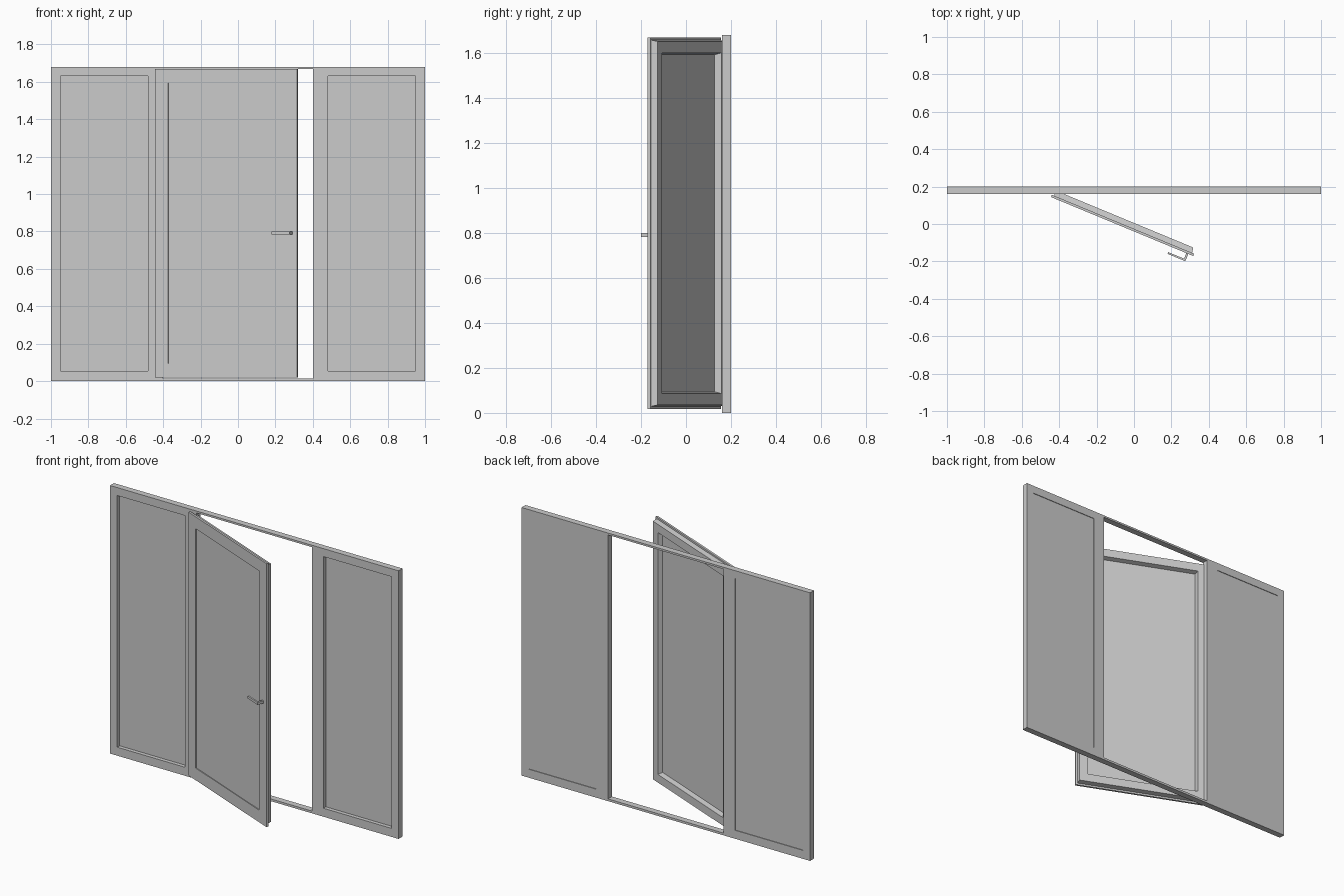
import bpy
import bmesh
import math

if "Cube" in bpy.data.objects:
    bpy.data.objects.remove(bpy.data.objects["Cube"])

HINGE = (-0.444, 0.144, 0.0)
SWING = -math.radians(22.5)


def finish(name, bm, hung=False):
    bmesh.ops.recalc_face_normals(bm, faces=bm.faces)
    mesh = bpy.data.meshes.new(name)
    bm.to_mesh(mesh)
    bm.free()
    ob = bpy.data.objects.new(name, mesh)
    bpy.context.collection.objects.link(ob)
    if hung:
        ob.location = HINGE
        ob.rotation_euler.z = SWING
    return ob


def ring(name, sections, hung=False):
    """Closed rectangular frame; each section is (x0, x1, z0, z1, y)."""
    bm = bmesh.new()
    loops = [[bm.verts.new(p) for p in ((a, y, c), (b, y, c), (b, y, d), (a, y, d))]
             for a, b, c, d, y in sections]
    for i, l in enumerate(loops):
        m = loops[(i + 1) % len(loops)]
        for k in range(4):
            j = (k + 1) % 4
            bm.faces.new((l[k], l[j], m[j], m[k]))
    return finish(name, bm, hung)


def prism(name, pts, z0, z1, hung=False):
    """Extrude an x-y outline upwards."""
    bm = bmesh.new()
    f = bm.faces.new([bm.verts.new((x, y, z0)) for x, y in pts])
    ext = bmesh.ops.extrude_face_region(bm, geom=[f])
    vs = [v for v in ext['geom'] if isinstance(v, bmesh.types.BMVert)]
    bmesh.ops.translate(bm, verts=vs, vec=(0, 0, z1 - z0))
    return finish(name, bm, hung)


def box(name, x0, x1, y0, y1, z0, z1, hung=False):
    return prism(name, [(x0, y0), (x1, y0), (x1, y1), (x0, y1)], z0, z1, hung)


# Fixed side lights: frame and panel, mirrored left and right
H, YF, YB = 1.68, 0.161, 0.2
for side, s in (("left", -1), ("right", 1)):
    ox = sorted((s * 1.0, s * 0.4))
    ix = sorted((s * 0.95, s * 0.48))
    outer, inner = (*ox, 0, H), (*ix, 0.053, 1.63)
    ring(side + "_side_frame", [(*outer, YF), (*outer, YB), (*inner, YB), (*inner, YF)])
    box(side + "_side_panel", ix[0] - 0.005, ix[1] + 0.005, YF + 0.024, YB - 0.004, 0.048, 1.635)

# Thin head and sill across the doorway
box("door_sill", -0.4, 0.4, YF, YB, 0, 0.014)
box("door_head", -0.4, 0.4, YF, YB, 1.668, H)

# Swung door leaf: overlapping front flange, tapered body, inner bead
W, Z0, Z1 = 0.823, 0.018, 1.669
profile = [(0, 0), (0, 0.013), (0.011, 0.013), (0.017, 0.042),
           (0.068, 0.042), (0.076, 0.014), (0.076, 0)]
ring("door_leaf_frame", [(i, W - i, Z0 + i, Z1 - i, v) for i, v in profile], True)
box("door_panel", 0.073, W - 0.073, 0.005, 0.014, Z0 + 0.073, Z1 - 0.073, True)

# Bent lever handle on the front of the leaf
lever = [(0.692, -0.042), (0.795, -0.042), (0.795, 0.001), (0.783, 0.001),
         (0.783, -0.032), (0.692, -0.032)]
prism("door_handle", lever, 0.783, 0.799, True)
